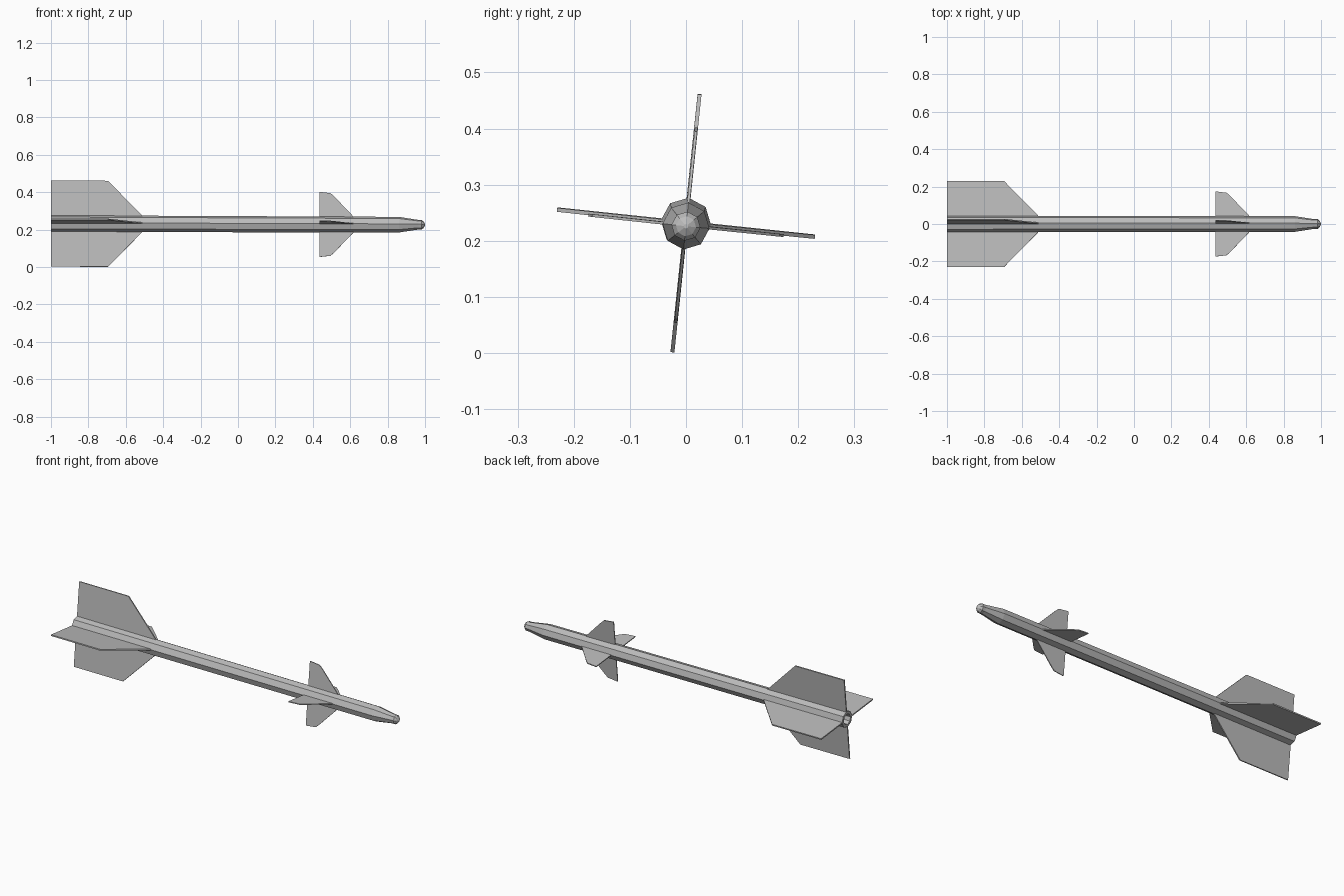
import bpy
import bmesh
from math import cos, sin, pi, radians

cube = bpy.data.objects.get("Cube")
if cube:
    bpy.data.objects.remove(cube)

SIDES = 8
ROLL = radians(-6)      # the whole airframe is rolled about its long axis


def axis_z(x):
    """Height of the gently drooping centre line."""
    return 0.229 - 0.003 * x


grey = bpy.data.materials.new("plain_grey")
grey.use_nodes = True
grey.diffuse_color = (0.5, 0.5, 0.5, 1)
grey.node_tree.nodes["Principled BSDF"].inputs["Base Color"].default_value = (0.5, 0.5, 0.5, 1)


def place(x, r, angle, side=0.0):
    """Point at radius r and offset side around the centre line."""
    a = angle + ROLL
    return (x, r * cos(a) - side * sin(a), axis_z(x) + r * sin(a) + side * cos(a))


def finish(name, bm):
    bmesh.ops.recalc_face_normals(bm, faces=bm.faces)
    mesh = bpy.data.meshes.new(name)
    bm.to_mesh(mesh)
    bm.free()
    mesh.materials.append(grey)
    obj = bpy.data.objects.new(name, mesh)
    bpy.context.collection.objects.link(obj)


def lathe(name, profile):
    """Faceted tube along x, closed at both ends by fans."""
    bm = bmesh.new()
    rings = [[bm.verts.new(place(x, r, 2 * pi * i / SIDES)) for i in range(SIDES)]
             for x, r in profile]
    for a, b in zip(rings, rings[1:]):
        for i in range(SIDES):
            j = (i + 1) % SIDES
            bm.faces.new((a[i], a[j], b[j], b[i]))
    for ring in (rings[0], rings[-1]):
        bmesh.ops.poke(bm, faces=[bm.faces.new(ring)])
    finish(name, bm)


def fin(name, outline, thickness, angle):
    """Flat plate from an (x, radius) outline."""
    bm = bmesh.new()
    near, far = [[bm.verts.new(place(x, r, angle, s * thickness / 2)) for x, r in outline]
                 for s in (-1, 1)]
    bm.faces.new(near)
    bm.faces.new(far)
    for i in range(len(outline)):
        j = (i + 1) % len(outline)
        bm.faces.new((near[i], near[j], far[j], far[i]))
    finish(name, bm)


# Body with a hollow exhaust at the rear and a tapered front
lathe("body", [(-0.93, 0.026), (-1, 0.03), (-1, 0.045), (0.86, 0.042),
               (0.97, 0.025)])

# Seeker tip
lathe("nose_tip", [(0.965, 0.026), (0.982, 0.026), (0.992, 0.018), (1, 0.004)])

# Four tail fins and four forward fins
tail = [(-1, 0.03), (-1, 0.231), (-0.695, 0.231), (-0.51, 0.042), (-0.51, 0.03)]
canard = [(0.435, 0.03), (0.435, 0.175), (0.495, 0.168), (0.515, 0.15),
          (0.62, 0.04), (0.62, 0.03)]
for i, side in enumerate(("back", "top", "front", "bottom")):
    fin("tail_fin_" + side, tail, 0.007, i * pi / 2)
    fin("forward_fin_" + side, canard, 0.005, i * pi / 2)
